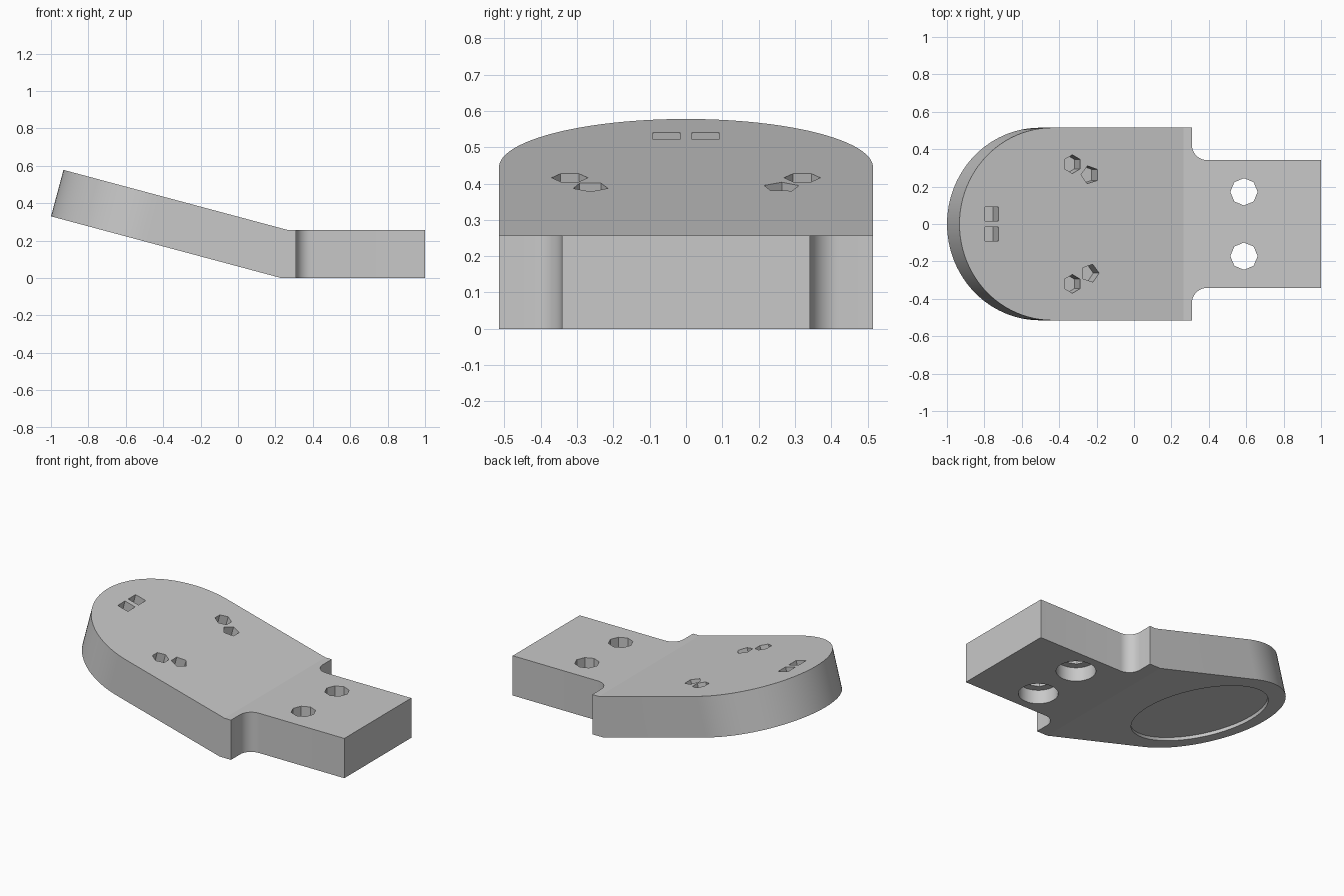
import bpy, bmesh
from math import cos, sin, tan, pi, radians
from mathutils import Matrix, Vector

old = bpy.data.objects.get("Cube")
if old:
    bpy.data.objects.remove(old)

THICK = 0.257
TILT = radians(15)
BEND = 0.23            # bend line on the underside
RADIUS = 0.515         # half width of the rounded end
DISC = -0.758          # centre of the rounded end along the slope
slope = Matrix.Translation((BEND, 0, 0)) @ Matrix.Rotation(TILT, 4, 'Y')

grey = bpy.data.materials.new("plain_grey")
grey.use_nodes = True
colour = (0.58, 0.58, 0.58, 1)
grey.diffuse_color = colour
grey.node_tree.nodes["Principled BSDF"].inputs["Base Color"].default_value = colour


def add_object(name, bm):
    bmesh.ops.recalc_face_normals(bm, faces=bm.faces)
    mesh = bpy.data.meshes.new(name)
    bm.to_mesh(mesh)
    bm.free()
    mesh.materials.append(grey)
    obj = bpy.data.objects.new(name, mesh)
    bpy.context.collection.objects.link(obj)
    return obj


def arc(cx, cy, r, start, end, steps):
    angles = [start + (end - start) * i / steps for i in range(steps + 1)]
    return [(cx + r * cos(a), cy + r * sin(a)) for a in angles]


# Outlines of the sloping paddle and the flat tab
paddle = arc(DISC, 0, RADIUS, pi / 2, 3 * pi / 2, 48)
fillet = arc(0.39, 0.422, 0.08, pi, 3 * pi / 2, 10)
half_tab = [(0.31, RADIUS)] + fillet + [(1.0, 0.342)]
tab = [(x, -y) for x, y in half_tab] + half_tab[::-1]

# Bent plate: both levels share the mitred bend line
bm = bmesh.new()
rings = []
for h in (0, THICK):
    bend_x = BEND + h * tan(TILT / 2)
    low, high = [bm.verts.new((bend_x, y, h)) for y in (-RADIUS, RADIUS)]
    round_end = [bm.verts.new(slope @ Vector((u, v, h))) for u, v in paddle]
    flat_end = [bm.verts.new((x, y, h)) for x, y in tab]
    bm.faces.new([high] + round_end + [low])
    bm.faces.new([low] + flat_end + [high])
    rings.append([high] + round_end + [low] + flat_end)
bottom, top = rings
for i in range(len(bottom)):
    j = (i + 1) % len(bottom)
    bm.faces.new((bottom[i], bottom[j], top[j], top[i]))
plate = add_object("bent_plate", bm)


def drill(sides, r, x, y, low, high, frame=Matrix(), turn=0.0):
    """Cut a straight prism-shaped hole between two heights of a frame."""
    bm = bmesh.new()
    place = Matrix.Translation((x, y, (low + high) / 2)) @ Matrix.Rotation(turn, 4, 'Z')
    bmesh.ops.create_cone(bm, cap_ends=True, segments=sides, radius1=r, radius2=r,
                          depth=high - low, matrix=frame @ place)
    cutter = add_object("hole_cutter", bm)
    cutter.hide_render = True
    mod = plate.modifiers.new("hole", 'BOOLEAN')
    mod.operation = 'DIFFERENCE'
    mod.solver = 'EXACT'
    mod.object = cutter
    bpy.context.view_layer.objects.active = plate
    bpy.ops.object.modifier_apply(modifier=mod.name)
    bpy.data.objects.remove(cutter)


# Shallow round recess under the paddle
drill(64, 0.41, DISC, 0, -0.1, 0.02, slope)

blind = THICK - 0.12
for side in (1, -1):
    # Bolt holes with wide counterbores below
    drill(8, 0.073, 0.588, side * 0.172, -0.1, 0.4)
    drill(40, 0.117, 0.588, side * 0.172, -0.1, 0.09)
    # Small blind holes in the paddle top
    drill(6, 0.05, -0.648, side * 0.32, blind, 0.4, slope)
    drill(5, 0.05, -0.55, side * 0.263, blind, 0.4, slope, side * 0.3)
    drill(4, 0.053, -1.094, side * 0.054, blind, 0.4, slope, pi / 4)

# Smooth the curved walls, keep the corners crisp
bpy.ops.object.select_all(action='DESELECT')
plate.select_set(True)
bpy.context.view_layer.objects.active = plate
bpy.ops.object.shade_smooth_by_angle(angle=radians(12))
